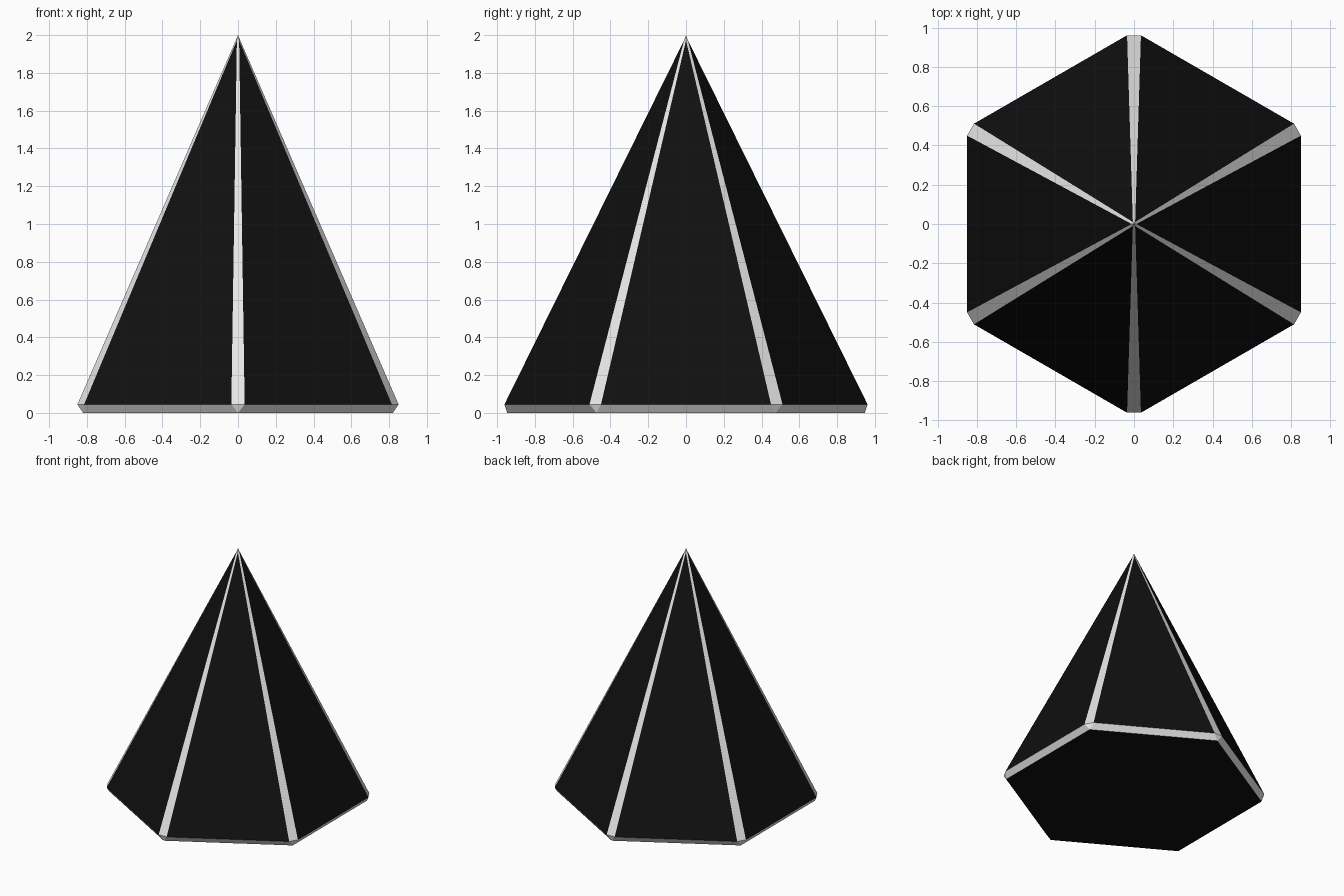
import bpy
import bmesh
from math import pi
from mathutils import Matrix, Vector

cube = bpy.data.objects.get("Cube")
if cube:
    bpy.data.objects.remove(cube)


def make_material(name, value):
    mat = bpy.data.materials.new(name)
    mat.use_nodes = True
    colour = (value, value, value, 1)
    mat.diffuse_color = colour
    mat.node_tree.nodes["Principled BSDF"].inputs["Base Color"].default_value = colour
    return mat


SIDES = 6
APOTHEM, HALF_WIDTH, RIM_Z = 0.85, 0.45, 0.045
BOTTOM_RADIUS = 0.947
TIP_RADIUS, TIP_Z, APEX_Z = 0.012, 1.972, 2
BLACK, WHITE = 0, 1

bm = bmesh.new()


def ring(x, y, z, offset=0):
    """One vertex per side, turned about the vertical axis."""
    return [bm.verts.new(Matrix.Rotation((i + offset) * 2 * pi / SIDES, 3, "Z") @ Vector((x, y, z)))
            for i in range(SIDES)]


def face(colour, *verts):
    bm.faces.new(verts).material_index = colour


right = ring(APOTHEM, -HALF_WIDTH, RIM_Z)
left = ring(APOTHEM, HALF_WIDTH, RIM_Z)
tip = ring(TIP_RADIUS, 0, TIP_Z)
bottom = ring(BOTTOM_RADIUS, 0, 0, offset=0.5)
apex = bm.verts.new((0, 0, APEX_Z))

for i in range(SIDES):
    j = (i + 1) % SIDES
    face(BLACK, right[i], left[i], tip[i])               # sloping panel
    face(WHITE, left[i], right[j], tip[j], tip[i])       # bevelled edge strip
    face(WHITE, tip[i], tip[j], apex)                    # point
    face(WHITE, bottom[i - 1], bottom[i], left[i], right[i])  # bottom rim
    face(WHITE, bottom[i], right[j], left[i])            # rim corner
face(BLACK, *reversed(bottom))                           # base

bmesh.ops.recalc_face_normals(bm, faces=bm.faces)
mesh = bpy.data.meshes.new("hexagonal_pyramid")
bm.to_mesh(mesh)
bm.free()
mesh.materials.append(make_material("black", 0.005))
mesh.materials.append(make_material("white", 0.8))
bpy.context.collection.objects.link(bpy.data.objects.new("hexagonal_pyramid", mesh))
